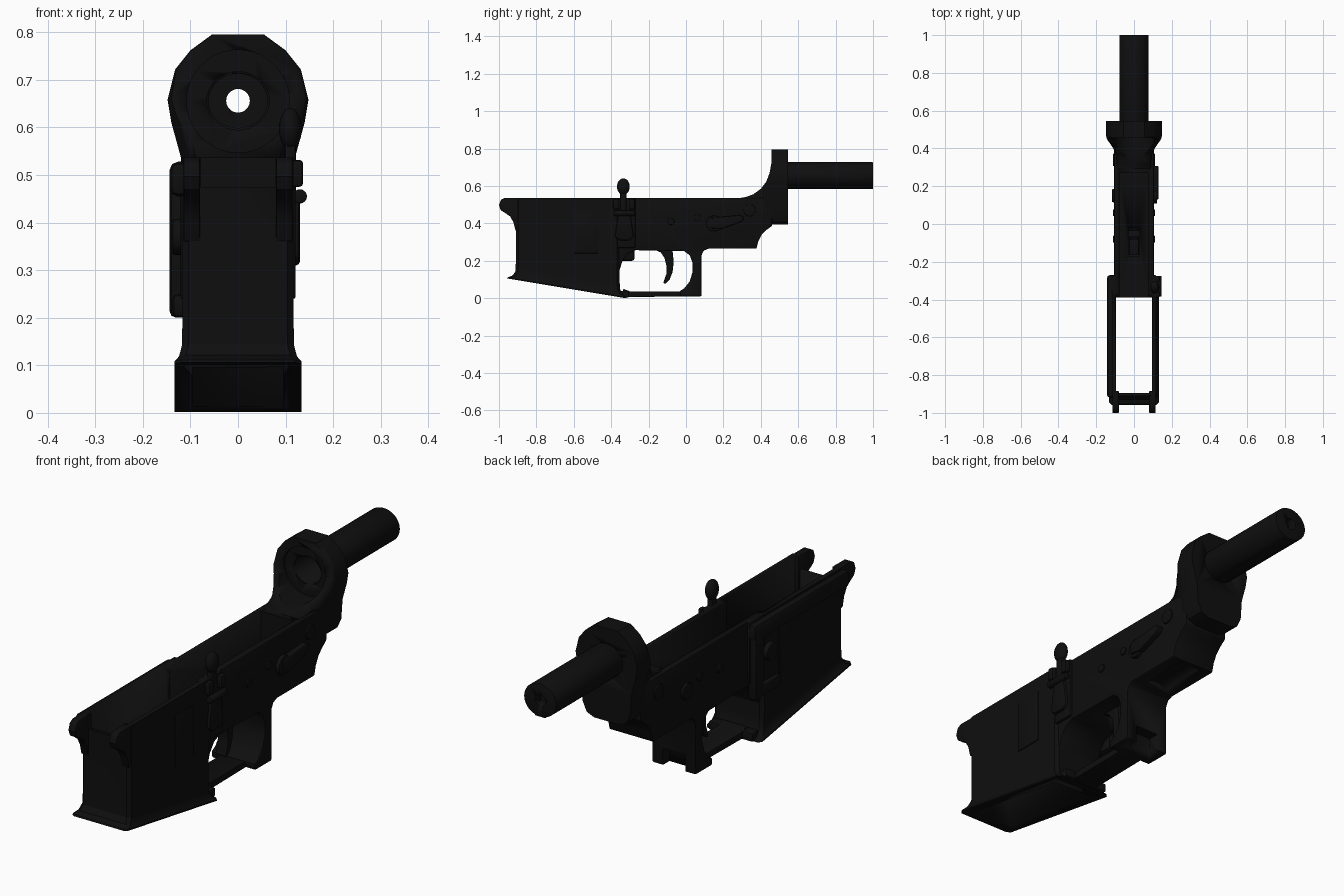
import bpy, bmesh, math
from mathutils import Vector

if "Cube" in bpy.data.objects:
    bpy.data.objects.remove(bpy.data.objects["Cube"])

black = bpy.data.materials.new("matte_black")
black.diffuse_color = (0.0045, 0.0045, 0.0045, 1)
black.use_nodes = True
black.node_tree.nodes["Principled BSDF"].inputs["Base Color"].default_value = black.diffuse_color


def finish(name, bm, bevel=0.0, smooth=True):
    bmesh.ops.recalc_face_normals(bm, faces=bm.faces)
    me = bpy.data.meshes.new(name)
    bm.to_mesh(me)
    bm.free()
    ob = bpy.data.objects.new(name, me)
    bpy.context.collection.objects.link(ob)
    me.materials.append(black)
    activate(ob)
    if bevel:
        m = ob.modifiers.new("bevel", 'BEVEL')
        m.width, m.segments, m.limit_method = bevel, 2, 'ANGLE'
        m.angle_limit = math.radians(40)
        bpy.ops.object.modifier_apply(modifier="bevel")
    if smooth:
        bpy.ops.object.shade_smooth_by_angle(angle=math.radians(30))
    return ob


def activate(ob):
    bpy.ops.object.select_all(action='DESELECT')
    ob.select_set(True)
    bpy.context.view_layer.objects.active = ob


def loft(name, rings, bevel=0.0):
    bm = bmesh.new()
    vs = [[bm.verts.new(p) for p in r] for r in rings]
    n = len(vs[0])
    for a, b in zip(vs, vs[1:]):
        for i in range(n):
            bm.faces.new((a[i], a[(i + 1) % n], b[(i + 1) % n], b[i]))
    bm.faces.new(vs[0])
    bm.faces.new(vs[-1])
    return finish(name, bm, bevel)


def prism(name, pts, x0, x1, bevel=0.0):
    """Side profile of (y, z) points pushed across x."""
    return loft(name, [[(x, y, z) for y, z in pts] for x in (x0, x1)], bevel)


def box(name, x0, x1, y0, y1, z0, z1, bevel=0.0):
    return prism(name, [(y0, z0), (y1, z0), (y1, z1), (y0, z1)], x0, x1, bevel)


def cyl(name, axis, c, r, a, b, n=32, sz=1.0, bevel=0.0):
    """Cylinder along x or y between a and b; c is the other two coordinates."""
    rings = []
    for t in (a, b):
        ring = []
        for i in range(n):
            w = 2 * math.pi * i / n
            u, v = c[0] + r * math.cos(w), c[1] + r * sz * math.sin(w)
            ring.append((t, u, v) if axis == 'x' else (u, t, v))
        rings.append(ring)
    return loft(name, rings, bevel)


def boolean(ob, cutter, op='DIFFERENCE'):
    activate(ob)
    m = ob.modifiers.new("cut", 'BOOLEAN')
    m.object, m.operation, m.solver = cutter, op, 'EXACT'
    bpy.ops.object.modifier_apply(modifier="cut")
    bpy.data.objects.remove(cutter)


TOP = 0.537

# receiver body with rear post
body = prism("receiver_body", [
    (-.375, TOP), (.46, TOP), (.46, .387), (.43, .365), (.405, .34), (.387, .305), (.377, .265),
    (.12, .265), (.095, .255), (.083, .23), (.083, .01), (-.03, .01), (-.035, .038),
    (-.01, .052), (.02, .09), (.035, .14), (.035, .19), (.02, .23), (-.01, .252),
    (-.27, .257), (-.31, .24), (-.34, .2), (-.355, .15), (-.375, .15)], -.105, .105, .006)
boolean(body, box("pocket_cut", -.078, .078, -.5, .27, .30, .7))
boolean(body, box("post_notch_cut", -.055, .055, .035, .2, -.1, .085))
boolean(body, box("trigger_slot_cut", -.03, .03, -.17, -.02, .2, .4))
boolean(body, cyl("grip_saddle_cut", 'y', (0, .265), .05, .14, .36, 24, .5))


# magazine well: slanted chamfered sections with a flared lip
def well_ring(h, hw, yf, yr, flat=False):
    c = .014
    pts = [(-hw + c, yf), (hw - c, yf), (hw, yf + c), (hw, yr - c),
           (hw - c, yr), (-hw + c, yr), (-hw, yr - c), (-hw, yf + c)]
    return [(x, y, TOP if flat else max(.002, .105 - .175 * (y + .95)) + h) for x, y in pts]


well = loft("magazine_well", [
    well_ring(0, .133, -.957, -.318), well_ring(.006, .133, -.953, -.322),
    well_ring(.02, .124, -.928, -.338), well_ring(.045, .118, -.912, -.352),
    well_ring(.09, .117, -.91, -.355), well_ring(0, .117, -.91, -.355, True)])
boolean(well, box("well_cut", -.096, .096, -.894, -.39, -.2, .8))
boolean(well, box("front_dip_cut", -.082, .082, -1.1, -.88, .475, .8))
boolean(well, box("rear_dip_cut", -.078, .078, -.42, -.3, .30, .8))

# front hinge lugs
for side, s in (("left", -1), ("right", 1)):
    prism("front_lug_" + side, [
        (-.885, TOP), (-.97, TOP), (-.99, .526), (-1, .497), (-.99, .47), (-.965, .455),
        (-.94, .437), (-.922, .405), (-.911, .36), (-.885, .36)], s * .08, s * .115, .004)
    # wall thickening behind the well, and ears holding the guard
    box("shoulder_" + side, s * .09, s * .117, -.37, -.27, .27, TOP, .006)
    box("guard_ear_" + side, s * .05, s * .105, -.35, -.305, .004, .04, .004)
    # raised panel on the well side
    box("well_panel_" + side, s * .11, s * .121, -.6, -.47, .24, .47, .004)
    # pins through the body
    for i, (y, z, r) in enumerate([(.34, .47, .032), (.06, .43, .018), (-.08, .41, .018)]):
        cyl("pin_%s_%d" % (side, i), 'x', (y, z), r, s * .09, s * .112, 20, bevel=.003)

# rear ring and neck: ring outline narrowed forwards, trimmed by the side profile
half = [(.055, .795), (.1, .762), (.132, .722), (.148, .658), (.14, .61), (.12, .537),
        (.114, .45), (.095, .408), (.06, .393)]
outline = half + [(-x, z) for x, z in reversed(half)]
neck = loft("rear_ring", [[(x * k, y, z) for x, z in outline]
            for y, k in ((.26, .73), (.37, .75), (.41, .85), (.455, .98), (.47, 1), (.545, 1))])
boolean(neck, prism("neck_profile", [
    (.28, .3), (.6, .3), (.6, .9), (.456, .9), (.456, .72), (.447, .67), (.43, .625), (.40, .585),
    (.36, .556), (.32, .541), (.28, .535)], -.3, .3), 'INTERSECT')
boolean(neck, cyl("scoop_cut", 'y', (0, .655), .108, .1, .475, 40))
boolean(neck, cyl("ring_hole_cut", 'y', (0, .656), .066, .4, .7, 32, .93))

# rear tube with hollow bore, end hole and key rib
tube = cyl("rear_tube", 'y', (0, .656), .078, .48, 1.0, 40, .92, .004)
boolean(tube, cyl("bore_cut", 'y', (0, .656), .062, .4, .96, 32, .92))
boolean(tube, cyl("end_hole_cut", 'y', (0, .656), .025, .9, 1.1, 20))
box("tube_key_rib", -.025, .025, .545, 1.0, .584, .598, .003)

# trigger guard strap and trigger
prism("trigger_guard", [(-.345, .006), (0, .01), (0, .037), (-.3, .037), (-.335, .05)],
      -.058, .058, .004)
prism("trigger", [
    (-.165, .31), (-.165, .258), (-.135, .245), (-.115, .215), (-.104, .17), (-.105, .13),
    (-.122, .082), (-.11, .076), (-.088, .098), (-.072, .14), (-.066, .19), (-.07, .24),
    (-.08, .31)], -.026, .026, .006)

# left side: long rail, fence and release button
box("side_rail", -.144, -.1, -.92, -.27, .455, .528, .018)
box("side_fence", -.144, -.1, -.335, -.275, .2, .52, .014)
box("lower_fence", -.138, -.1, -.46, -.29, .2, .25, .012)
cyl("release_button", 'x', (-.4, .37), .038, -.138, -.1, 24, bevel=.005)
cyl("selector_end", 'x', (.15, .40), .035, -.116, -.09, 24, bevel=.004)

# right side: catch boss, paddle and upright knob
for y in (-.375, -.292):
    box("catch_boss", .1, .137, y - .014, y + .018, .475, .532, .008)
cyl("catch_pin", 'y', (.13, .455), .015, -.385, -.275, 16, bevel=.003)
prism("catch_paddle", [(-.36, .46), (-.3, .46), (-.29, .40), (-.28, .33), (-.30, .31),
                       (-.36, .31), (-.38, .33), (-.37, .40)], .105, .13, .008)
box("catch_stem", .098, .122, -.352, -.318, .44, .575, .006)
bm = bmesh.new()
bmesh.ops.create_uvsphere(bm, u_segments=24, v_segments=14, radius=1)
for v in bm.verts:
    v.co = Vector((.11 + v.co.x * .024, -.335 + v.co.y * .034, .597 + v.co.z * .044))
finish("catch_knob", bm)

# right side: selector lever
cyl("selector_hub", 'x', (.15, .40), .042, .09, .122, 28, bevel=.004)
prism("selector_lever", [(.13, .375), (.19, .37), (.30, .41), (.31, .43), (.29, .445), (.13, .43)],
      .1, .13, .006)
